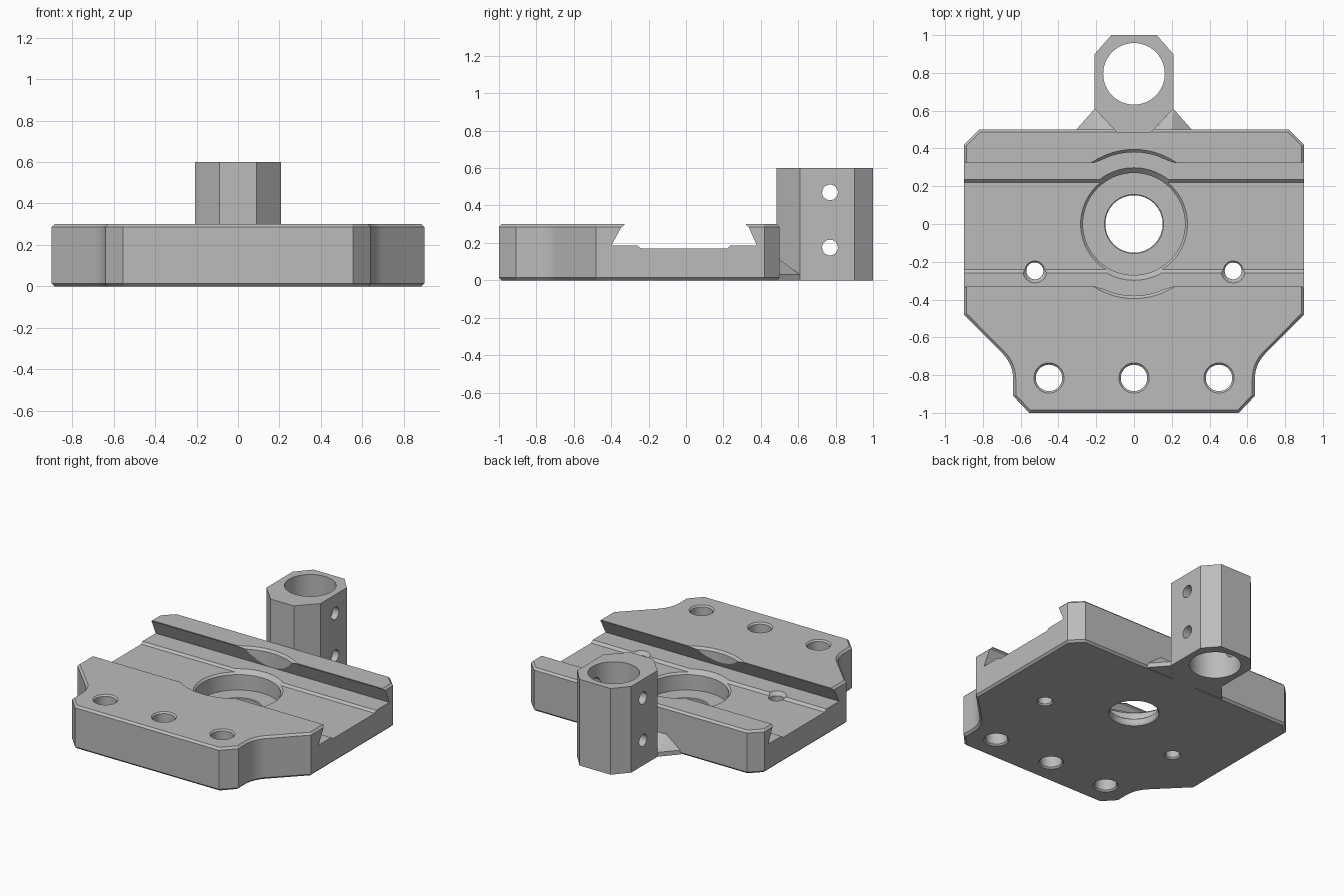
import bpy, bmesh, math
from mathutils import Matrix, Vector

cube = bpy.data.objects.get("Cube")
if cube:
    bpy.data.objects.remove(cube, do_unlink=True)

grey = bpy.data.materials.new("machined grey")
grey.use_nodes = True
colour = (0.5, 0.5, 0.5, 1)
grey.diffuse_color = colour
grey.node_tree.nodes["Principled BSDF"].inputs["Base Color"].default_value = colour


def finish(name, bm):
    bmesh.ops.recalc_face_normals(bm, faces=bm.faces)
    mesh = bpy.data.meshes.new(name)
    bm.to_mesh(mesh)
    bm.free()
    mesh.materials.append(grey)
    obj = bpy.data.objects.new(name, mesh)
    bpy.context.collection.objects.link(obj)
    return obj


def prism(name, points, offset, depth, chamfer=0):
    """Extrude a closed 3D outline, optionally chamfering both rims."""
    bm = bmesh.new()
    face = bm.faces.new([bm.verts.new(p) for p in points])
    rim = list(face.edges)
    cap = bmesh.ops.extrude_face_region(bm, geom=[face], use_keep_orig=True)["geom"]
    top = [v for v in cap if isinstance(v, bmesh.types.BMVert)]
    bmesh.ops.translate(bm, verts=top, vec=Vector(offset) * depth)
    bmesh.ops.recalc_face_normals(bm, faces=bm.faces)
    if chamfer:
        rim += [e for e in cap if isinstance(e, bmesh.types.BMEdge)]
        bmesh.ops.bevel(bm, geom=rim, offset=chamfer, segments=1, affect='EDGES')
    return finish(name, bm)


def lathe(name, profile, x=0, y=0, steps=64):
    """Solid of revolution about a vertical axis from (radius, z) rings."""
    bm = bmesh.new()
    rings = []
    for r, z in profile:
        rings.append([bm.verts.new((x + r * math.cos(i * math.tau / steps),
                                    y + r * math.sin(i * math.tau / steps), z))
                      for i in range(steps)])
    for a, b in zip(rings, rings[1:]):
        for i in range(steps):
            j = (i + 1) % steps
            bm.faces.new((a[i], a[j], b[j], b[i]))
    bm.faces.new(rings[0])
    bm.faces.new(rings[-1])
    return finish(name, bm)


def cut(target, cutter):
    mod = target.modifiers.new("cut", 'BOOLEAN')
    mod.operation = 'DIFFERENCE'
    mod.solver = 'EXACT'
    mod.object = cutter
    bpy.context.view_layer.objects.active = target
    bpy.ops.object.modifier_apply(modifier=mod.name)
    bpy.data.objects.remove(cutter, do_unlink=True)


def mirrored(half):
    return half + [(-x, y) for x, y in reversed(half)]


# Base plate outline: right half with a concave fillet at the waist
fillet = [(0.83 + 0.19 * math.cos(math.radians(a)), -0.82 + 0.19 * math.sin(math.radians(a)))
          for a in range(135, 181, 5)]
half = [(0.82, 0.5), (0.9, 0.42), (0.9, -0.48)] + fillet + [(0.64, -0.91), (0.555, -1.0)]
base_plate = prism("base_plate", [(x, y, 0) for x, y in mirrored(half)], (0, 0, 1), 0.3, 0.014)

# Dovetail channel along x
channel = [(-0.33, 0.32), (-0.33, 0.295), (-0.345, 0.285), (-0.40, 0.185), (-0.26, 0.185),
           (-0.24, 0.17), (0.22, 0.17), (0.235, 0.185), (0.38, 0.185), (0.335, 0.285),
           (0.322, 0.295), (0.322, 0.32)]
cut(base_plate, prism("channel_cutter", [(-1.1, y, z) for y, z in channel], (1, 0, 0), 2.2))

# Round clearance in the rails, central recess and bore
cut(base_plate, lathe("clearance_cutter", [(0.38, 0.185), (0.38, 0.285), (0.41, 0.315)]))
cut(base_plate, lathe("recess_cutter", [(0.27, 0.05), (0.27, 0.157), (0.3, 0.187)]))
cut(base_plate, lathe("bore_cutter", [(0.165, -0.01), (0.152, 0.01), (0.152, 0.045), (0.165, 0.06)]))

# Mounting holes in the front flange, and small holes in the channel
for x in (-0.45, 0, 0.45):
    cut(base_plate, lathe("mount_cutter", [(0.09, -0.01), (0.07, 0.01), (0.07, 0.29),
                                           (0.09, 0.31)], x, -0.815, 40))
for x in (-0.525, 0.525):
    cut(base_plate, lathe("pin_cutter", [(0.06, -0.01), (0.045, 0.01), (0.045, 0.16),
                                         (0.075, 0.2)], x, -0.248, 32))

# Octagonal clamp post with vertical bore and cross holes
post_half = [(0.12, 1.0), (0.208, 0.9), (0.208, 0.61), (0.09, 0.485)]
clamp_post = prism("clamp_post", [(x, y, 0) for x, y in mirrored(post_half)], (0, 0, 1), 0.6)
cut(clamp_post, lathe("post_bore_cutter", [(0.163, -0.1), (0.163, 0.7)], 0, 0.795))
for z in (0.175, 0.47):
    screw = lathe("screw_cutter", [(0.042, -0.4), (0.042, 0.4)], 0, 0, 32)
    screw.data.transform(Matrix.Translation((0, 0.77, z)) @ Matrix.Rotation(math.pi / 2, 4, 'Y'))
    cut(clamp_post, screw)

# Sloped gussets joining post and plate
gussets = []
for side, label in ((1, "left"), (-1, "right")):
    bm = bmesh.new()
    for x, y, z in ((0.208, 0.61, 0), (0.208, 0.61, 0.03), (0.31, 0.495, 0), (0.31, 0.495, 0.03),
                    (0.2, 0.495, 0.115), (0.1, 0.495, 0), (0.1, 0.495, 0.115)):
        bm.verts.new((side * x, y, z))
    bmesh.ops.convex_hull(bm, input=bm.verts)
    gussets.append(finish(label + "_gusset", bm))

# Smooth the round walls, keep machined edges sharp
bpy.ops.object.select_all(action='DESELECT')
for obj in (base_plate, clamp_post):
    obj.select_set(True)
bpy.context.view_layer.objects.active = base_plate
bpy.ops.object.shade_smooth_by_angle(angle=math.radians(20))
